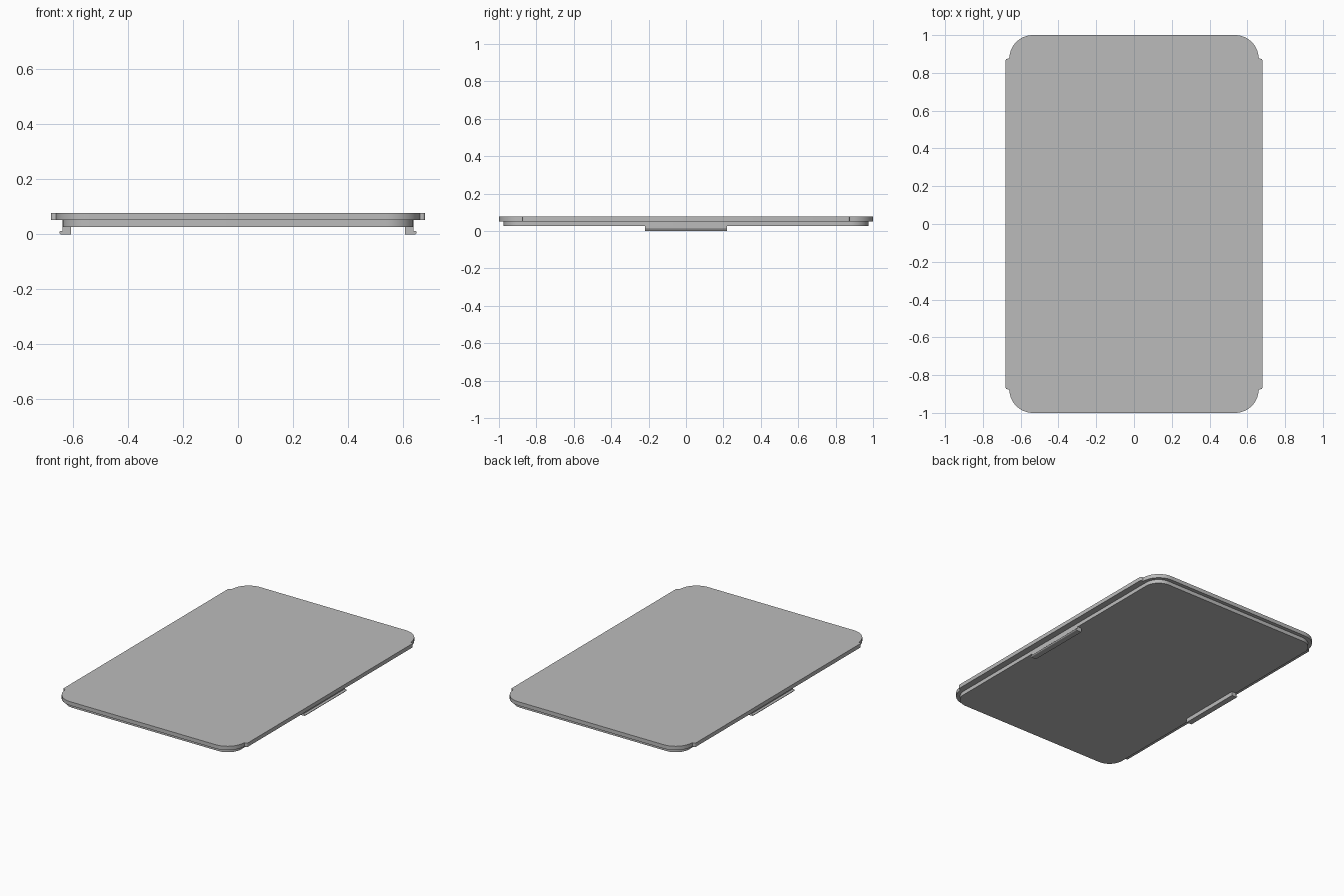
import bpy, bmesh, math

cube = bpy.data.objects.get("Cube")
if cube:
    bpy.data.objects.remove(cube, do_unlink=True)

grey = bpy.data.materials.new("plain grey")
grey.use_nodes = True
grey.diffuse_color = (0.5, 0.5, 0.5, 1)
grey.node_tree.nodes["Principled BSDF"].inputs["Base Color"].default_value = (0.5, 0.5, 0.5, 1)


def extrude(name, points, offset):
    """Extrude a closed outline of 3D points into a solid with sharp rims."""
    bm = bmesh.new()
    face = bm.faces.new([bm.verts.new(p) for p in points])
    ext = bmesh.ops.extrude_face_region(bm, geom=[face])
    verts = [v for v in ext["geom"] if isinstance(v, bmesh.types.BMVert)]
    bmesh.ops.translate(bm, vec=offset, verts=verts)
    bmesh.ops.recalc_face_normals(bm, faces=bm.faces)
    mesh = bpy.data.meshes.new(name)
    bm.to_mesh(mesh)
    bm.free()
    obj = bpy.data.objects.new(name, mesh)
    bpy.context.collection.objects.link(obj)
    mesh.materials.append(grey)
    bpy.ops.object.select_all(action='DESELECT')
    obj.select_set(True)
    bpy.context.view_layer.objects.active = obj
    bpy.ops.object.shade_smooth_by_angle(angle=math.radians(30))
    return obj


def arc(cx, cy, r, start, end, steps):
    angles = [math.radians(start + (end - start) * i / steps) for i in range(steps + 1)]
    return [(cx + r * math.cos(a), cy + r * math.sin(a)) for a in angles]


def four_fold(quarter, z):
    """Mirror a quarter outline, running from the side to the back, all round."""
    back = [(-x, y) for x, y in reversed(quarter)]
    half = quarter + back
    return [(x, y, z) for x, y in half + [(-x, -y) for x, y in half]]


# Lid: rounded corners with a thin raised ledge along each long side
ledge = arc(0.67, 0.865, 0.01, 0, 90, 4) + [(0.662, 0.875)]
corner = arc(0.535, 0.875, 0.125, 4, 90, 16)
extrude("lid_plate", four_fold(ledge + corner, 0.052), (0, 0, 0.026))

# Inset plug below the lid
extrude("inner_plug", four_fold(arc(0.537, 0.875, 0.1, 0, 90, 16), 0.027), (0, 0, 0.025))

# Snap clips with a rounded outward lip
for side, label in ((1, "left"), (-1, "right")):
    lip = arc(0.643, 0.006, 0.006, -90, 90, 8)
    profile = [(0.607, 0.027), (0.607, 0)] + lip + [(0.637, 0.012), (0.637, 0.027)]
    extrude(label + "_clip", [(side * x, -0.218, z) for x, z in profile], (0, 0.436, 0))
